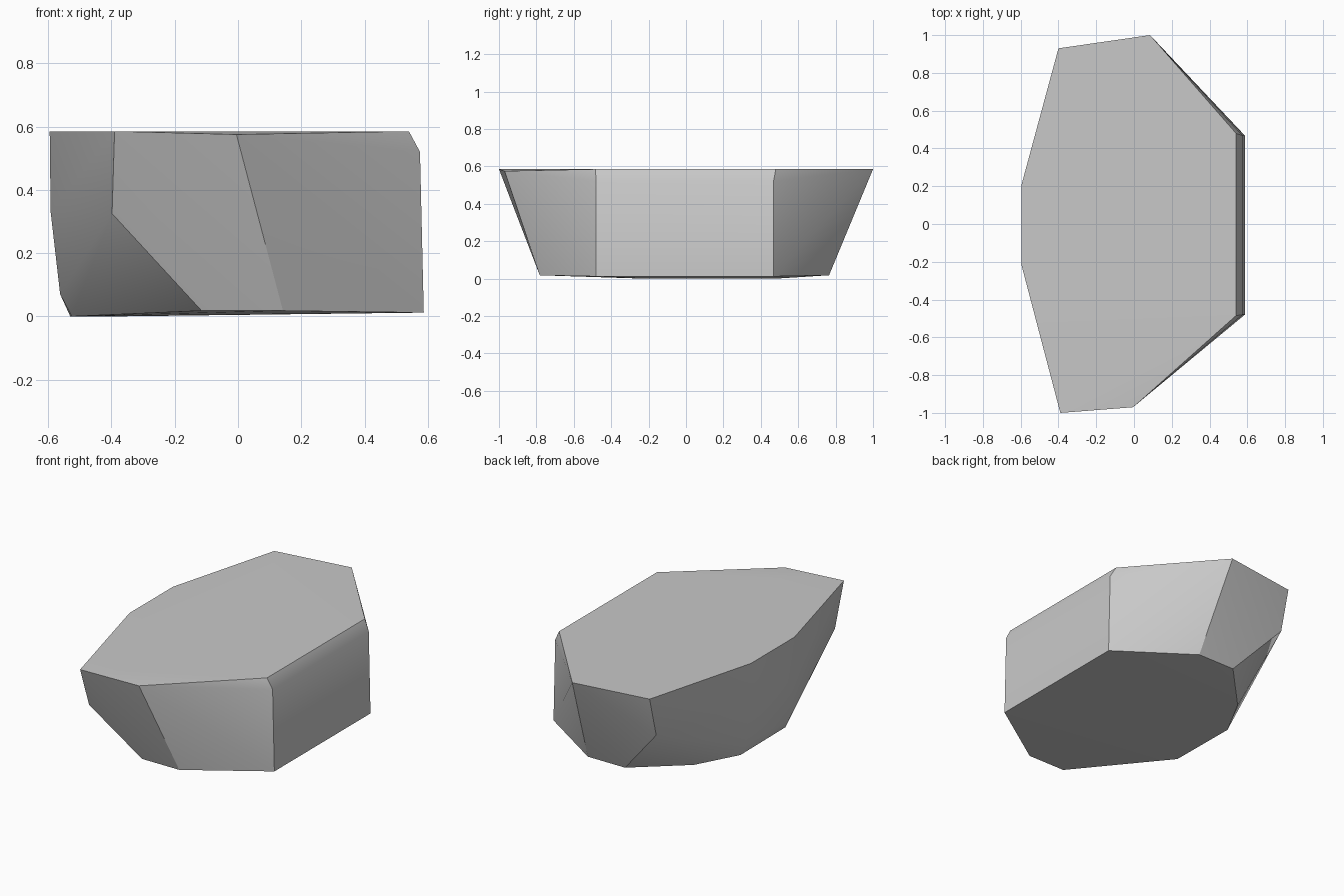
import bpy
import bmesh
import math

cube = bpy.data.objects.get("Cube")
if cube:
    bpy.data.objects.remove(cube, do_unlink=True)

# Stone colour
stone = bpy.data.materials.new("stone_grey")
stone.use_nodes = True
GREY = (0.58, 0.58, 0.58, 1.0)
stone.diffuse_color = GREY
stone.node_tree.nodes["Principled BSDF"].inputs["Base Color"].default_value = GREY

# Corner outlines of the flat top and the smaller base
top = [(-0.595, 0.21), (-0.4, 0.93), (0.085, 1.0), (0.54, 0.48),
       (0.54, -0.485), (-0.39, -1.0), (-0.595, -0.22)]
base = [(-0.53, 0.22), (-0.39, 0.48), (-0.525, -0.23)]
corners = [(x, y, 0.585) for x, y in top] + [(x, y, 0.0) for x, y in base]
corners.append((-0.005, -0.97, 0.575))

# Chipped rim and steep wall on one side
for y in (0.468, -0.48):
    corners += [(0.575, y, 0.52), (0.587, y, 0.012)]

# Undercut ends, and the bulging wall opposite
for x in (0.142, -0.115):
    corners += [(x, 0.765, 0.018), (x, -0.782, 0.018)]
corners += [(-0.4, 0.865, 0.335), (-0.398, -0.9, 0.325)]
for y in (0.215, -0.22):
    corners += [(-0.592, y, 0.33), (-0.562, y, 0.07)]

# Wrap the corners into one faceted stone
bm = bmesh.new()
for co in corners:
    bm.verts.new(co)
hull = bmesh.ops.convex_hull(bm, input=bm.verts[:])
loose = [v for v in bm.verts if not v.link_faces]
bmesh.ops.delete(bm, geom=loose, context='VERTS')
bmesh.ops.dissolve_limit(bm, angle_limit=math.radians(1.5),
                         verts=bm.verts[:], edges=bm.edges[:])
bmesh.ops.recalc_face_normals(bm, faces=bm.faces[:])

mesh = bpy.data.meshes.new("rock")
bm.to_mesh(mesh)
bm.free()
mesh.materials.append(stone)
rock = bpy.data.objects.new("rock", mesh)
bpy.context.collection.objects.link(rock)

# Soft shading across shallow bends, crisp ridges elsewhere
bpy.context.view_layer.objects.active = rock
rock.select_set(True)
bpy.ops.object.shade_smooth_by_angle(angle=math.radians(30))
